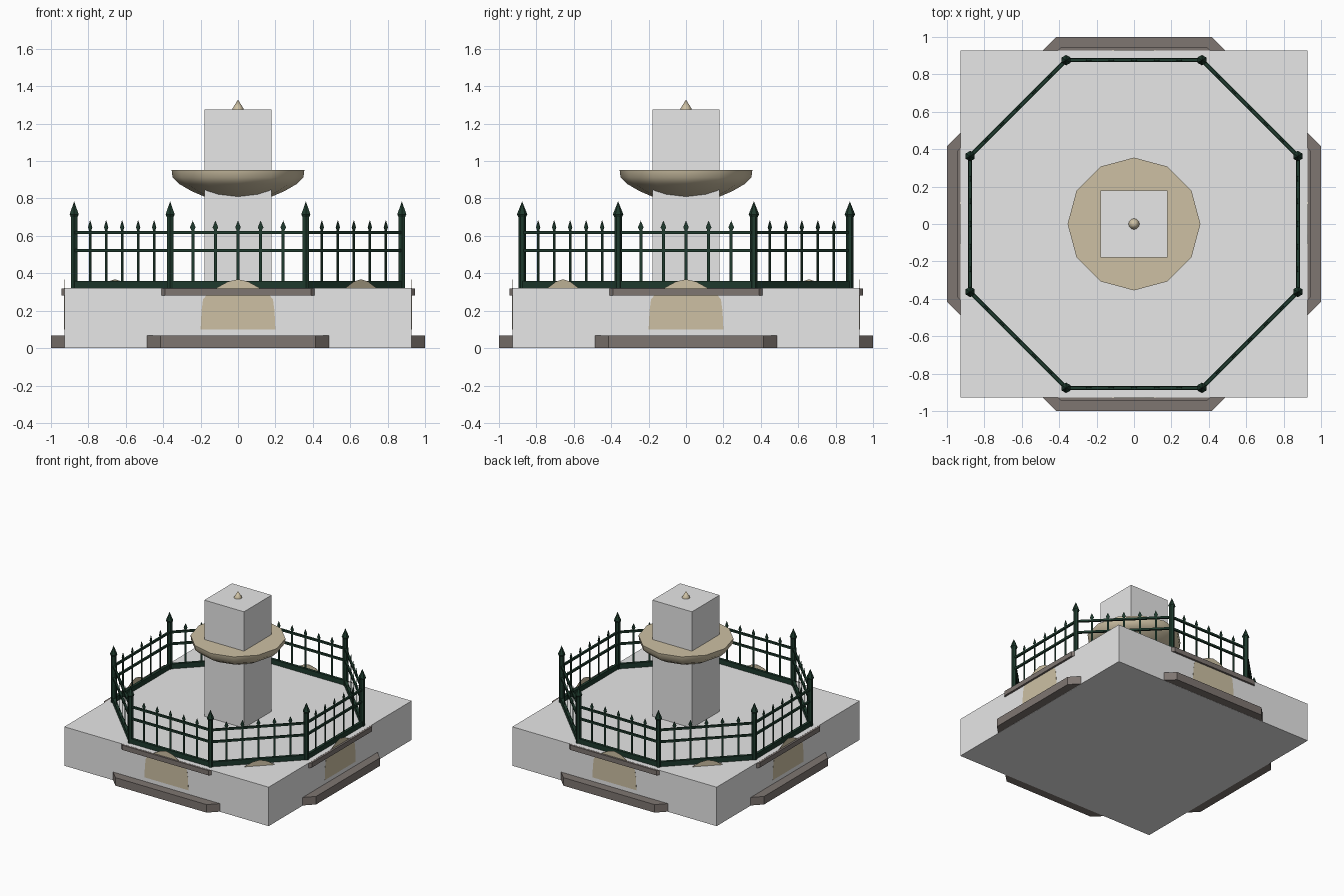
import bpy, bmesh, math
from mathutils import Matrix, Vector

if "Cube" in bpy.data.objects:
    bpy.data.objects.remove(bpy.data.objects["Cube"])


def material(name, rgb):
    m = bpy.data.materials.new(name)
    m.diffuse_color = (*rgb, 1)
    m.use_nodes = True
    m.node_tree.nodes["Principled BSDF"].inputs["Base Color"].default_value = m.diffuse_color
    return m


GREY = material("light grey", (0.8, 0.8, 0.8))
TAN = material("tan stone", (0.61, 0.53, 0.37))
BROWN = material("dark stone", (0.21, 0.18, 0.165))
GREEN = material("dark green iron", (0.013, 0.042, 0.026))


def finish(name, bm, mat, smooth=None):
    bmesh.ops.recalc_face_normals(bm, faces=bm.faces)
    me = bpy.data.meshes.new(name)
    bm.to_mesh(me)
    bm.free()
    me.materials.append(mat)
    ob = bpy.data.objects.new(name, me)
    bpy.context.collection.objects.link(ob)
    if smooth:
        bpy.ops.object.select_all(action='DESELECT')
        ob.select_set(True)
        bpy.context.view_layer.objects.active = ob
        bpy.ops.object.shade_smooth_by_angle(angle=math.radians(smooth))
    return ob


def add_box(bm, lo, hi, mat=Matrix()):
    lo, hi = Vector(lo), Vector(hi)
    m = mat @ Matrix.Translation((lo + hi) / 2) @ Matrix.Diagonal((*(hi - lo), 1))
    bmesh.ops.create_cube(bm, size=1, matrix=m)


def add_plate(bm, outline, y, thick, mat):
    """Flat upright plate, mirrored from a right-hand (x, z) outline."""
    pts = outline + [(-x, z) for x, z in reversed(outline) if x > 0]
    front = [bm.verts.new(mat @ Vector((x, y - thick / 2, z))) for x, z in pts]
    back = [bm.verts.new(mat @ Vector((x, y + thick / 2, z))) for x, z in pts]
    bm.faces.new(front)
    bm.faces.new(back[::-1])
    for i in range(len(pts)):
        j = (i + 1) % len(pts)
        bm.faces.new((front[i], front[j], back[j], back[i]))


def add_lathe(bm, profile, sides, centre=(0, 0), turn=0.0):
    """Stack of rings (radius, z), capped at both ends."""
    rings = []
    for r, z in profile:
        n = 1 if r == 0 else sides
        rings.append([bm.verts.new((centre[0] + r * math.cos(turn + math.tau * i / sides),
                                    centre[1] + r * math.sin(turn + math.tau * i / sides), z))
                      for i in range(n)])
    for a, b in zip(rings, rings[1:]):
        for i in range(sides):
            j = (i + 1) % sides
            if len(b) == 1:
                bm.faces.new((a[i], a[j], b[0]))
            else:
                bm.faces.new((a[i], a[j], b[j], b[i]))
    for ring in (rings[0], rings[-1]):
        if len(ring) > 2:
            bm.faces.new(ring)


def lathe(name, profile, sides, mat, turn=0.0, smooth=None):
    bm = bmesh.new()
    add_lathe(bm, profile, sides, turn=turn)
    return finish(name, bm, mat, smooth)


# Plain square blocks: base and column
for name, w, z0, z1 in (("base_block", 0.9285, 0.0, 0.32), ("column_block", 0.18, 0.32, 1.275)):
    bm = bmesh.new()
    add_box(bm, (-w, -w, z0), (w, w, z1))
    finish(name, bm, GREY)

# Octagonal stone plinth: foot step, wall and rim (sizes are apothems)
OCT = 1 / math.cos(math.pi / 8)
lathe("octagon_plinth",
      [(r * OCT, z) for r, z in ((1.0, 0.001), (1.0, 0.067), (0.926, 0.067), (0.926, 0.28),
                                 (0.945, 0.28), (0.945, 0.319))],
      8, BROWN, turn=math.pi / 8)

# Thin arched stone panels; two opposite diagonal sides stay bare
panel = [(0.2, 0.1), (0.195, 0.2), (0.187, 0.26), (0.165, 0.288), (0.11, 0.325),
         (0.055, 0.355), (0, 0.368)]
bm = bmesh.new()
for k in (0, 1, 2, 4, 5, 6):
    add_plate(bm, panel, -0.929, 0.001, Matrix.Rotation(k * math.pi / 4, 4, 'Z'))
finish("arched_panels", bm, TAN)

# Bowl around the column
lathe("bowl", [(0.10, 0.795), (0.18, 0.81), (0.25, 0.84), (0.315, 0.878), (0.35, 0.912),
               (0.355, 0.952)], 12, TAN, turn=math.pi / 2, smooth=40)

# Finial on top of the column
lathe("finial", [(0.03, 1.27), (0.028, 1.283), (0.0, 1.328)], 12, TAN, smooth=50)

# Iron fence: rails and flat pickets per side, posts at the corners
A = 0.876
CORNER = A * math.tan(math.pi / 8)
picket = [(0.008, 0.34), (0.008, 0.632), (0.015, 0.645), (0, 0.682)]
rails, pickets, posts = bmesh.new(), bmesh.new(), bmesh.new()
for k in range(8):
    rot = Matrix.Rotation(k * math.pi / 4, 4, 'Z')
    for z0, z1, t in ((0.32, 0.36, 0.011), (0.513, 0.529, 0.008), (0.61, 0.626, 0.008)):
        add_box(rails, (-CORNER, -A - t, z0), (CORNER, -A + t, z1), rot)
    for i in range(-2, 3):
        add_plate(pickets, picket, -A, 0.003, rot @ Matrix.Translation((i * CORNER / 3, 0, 0)))
    p = rot @ Vector((CORNER, -A, 0))
    add_lathe(posts, [(0.02, 0.32), (0.02, 0.70), (0.028, 0.715), (0.0, 0.785)],
              6, (p.x, p.y), math.pi / 6)
finish("fence_rails", rails, GREEN)
finish("fence_pickets", pickets, GREEN)
finish("fence_posts", posts, GREEN)
